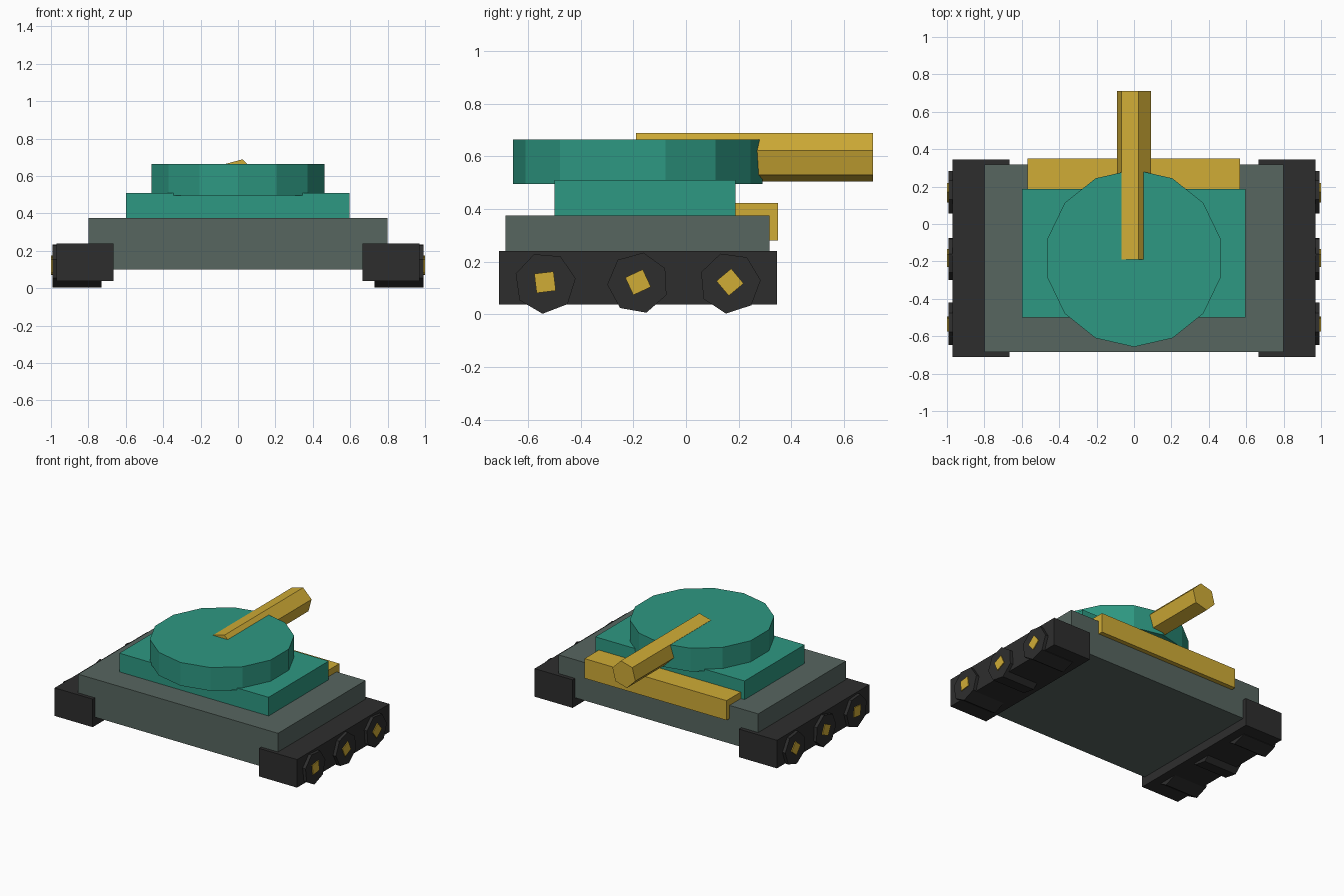
import bpy
import bmesh
from math import radians, cos, sin
from mathutils import Vector

if "Cube" in bpy.data.objects:
    bpy.data.objects.remove(bpy.data.objects["Cube"], do_unlink=True)


def material(name, rgb):
    mat = bpy.data.materials.new(name)
    mat.use_nodes = True
    mat.diffuse_color = (*rgb, 1)
    mat.node_tree.nodes["Principled BSDF"].inputs["Base Color"].default_value = (*rgb, 1)
    return mat


teal = material("teal", (0.027, 0.314, 0.223))
grey = material("hull grey", (0.095, 0.133, 0.117))
dark = material("track black", (0.027, 0.027, 0.027))
gold = material("gold", (0.63, 0.413, 0.037))


def prism(name, outline, extrusion, mat):
    """Extrude a closed outline along a vector into a flat-shaded solid."""
    bm = bmesh.new()
    base = bm.faces.new([bm.verts.new(p) for p in outline])
    ext = bmesh.ops.extrude_face_region(bm, geom=[base], use_keep_orig=True)
    moved = [g for g in ext["geom"] if isinstance(g, bmesh.types.BMVert)]
    bmesh.ops.translate(bm, verts=moved, vec=extrusion)
    bmesh.ops.recalc_face_normals(bm, faces=bm.faces)
    mesh = bpy.data.meshes.new(name)
    bm.to_mesh(mesh)
    bm.free()
    mesh.materials.append(mat)
    obj = bpy.data.objects.new(name, mesh)
    bpy.context.collection.objects.link(obj)
    return obj


def box(name, x, y, z, mat):
    outline = [(x[0], y[0], z[0]), (x[1], y[0], z[0]), (x[1], y[1], z[0]), (x[0], y[1], z[0])]
    return prism(name, outline, (0, 0, z[1] - z[0]), mat)


def ring(centre, radius, sides, start, u, v):
    """Regular polygon in the plane spanned by u and v."""
    angles = [radians(start + 360 * i / sides) for i in range(sides)]
    return [Vector(centre) + radius * (cos(a) * Vector(u) + sin(a) * Vector(v)) for a in angles]


X, Y, Z = (1, 0, 0), (0, 1, 0), (0, 0, 1)

# Stepped body
box("hull", (-0.8, 0.8), (-0.685, 0.317), (0.1, 0.375), grey)
box("upper_deck", (-0.6, 0.595), (-0.5, 0.187), (0.36, 0.51), teal)
box("rear_bar", (-0.57, 0.567), (0.15, 0.35), (0.28, 0.422), gold)

# Turret and six-sided barrel
prism("turret", ring((0, -0.183, 0.495), 0.474, 14, -90, X, Y), (0, 0, 0.168), teal)
prism("barrel", ring((0, -0.19, 0.597), 0.095, 6, 15, X, Z), (0, 0.9, 0), gold)

# Tracks, wheels and hub caps on both sides
wheels = [("front", -0.535, 111, 52), ("middle", -0.182, 80, 70), ("rear", 0.167, 108, 85)]
for side, s in (("left", 1), ("right", -1)):
    box(side + "_track", sorted((s * 0.666, s * 0.97)), (-0.71, 0.345), (0.037, 0.24), dark)
    for label, y, turn, hub_turn in wheels:
        prism(f"{side}_{label}_wheel", ring((s * 0.73, y, 0.119), 0.117, 7, turn, Y, Z),
              (s * 0.263, 0, 0), dark)
        prism(f"{side}_{label}_hub", ring((s * 0.99, y, 0.122), 0.052, 4, hub_turn, Y, Z),
              (s * 0.009, 0, 0), gold)
